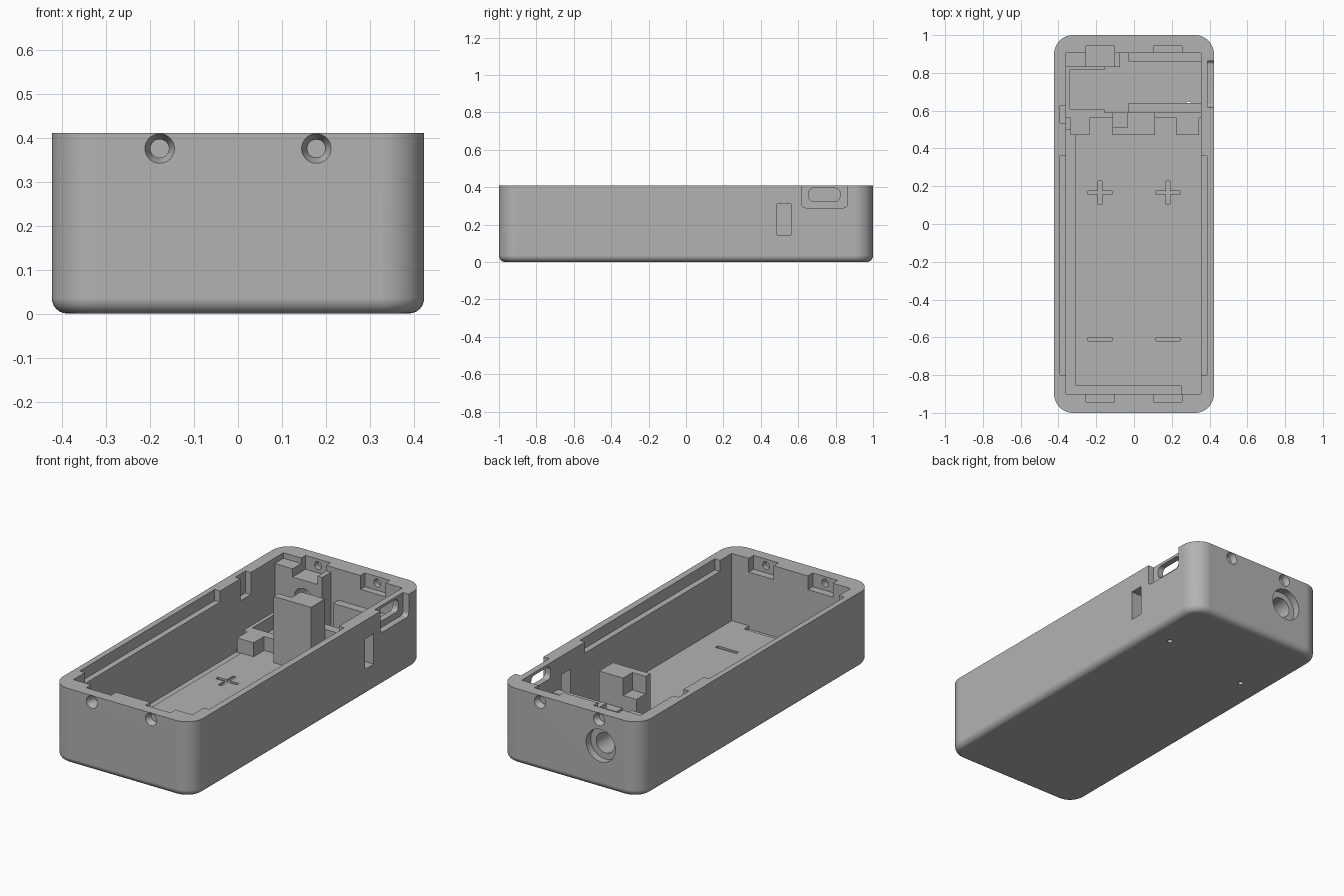
import bpy, bmesh, math
from mathutils import Matrix, Vector

cube = bpy.data.objects.get("Cube")
if cube:
    bpy.data.objects.remove(cube, do_unlink=True)

grey = bpy.data.materials.new("matte_grey")
grey.use_nodes = True
COLOUR = (0.45, 0.45, 0.45, 1)
grey.diffuse_color = COLOUR
grey.node_tree.nodes["Principled BSDF"].inputs["Base Color"].default_value = COLOUR

TOP, FLOOR = 0.41, 0.044
LEFT, RIGHT, FRONT, BACK = -0.36, 0.355, -0.9, 0.905   # cavity walls
OVER = TOP + 0.1


def finish(bm, name):
    bmesh.ops.recalc_face_normals(bm, faces=bm.faces)
    mesh = bpy.data.meshes.new(name)
    bm.to_mesh(mesh)
    bm.free()
    mesh.materials.append(grey)
    ob = bpy.data.objects.new(name, mesh)
    bpy.context.collection.objects.link(ob)
    return ob


def box_mesh(x, y, z):
    bm = bmesh.new()
    bmesh.ops.create_cube(bm, size=1)
    for v in bm.verts:
        v.co = Vector([r[0] if c < 0 else r[1] for c, r in zip(v.co, (x, y, z))])
    return bm


def round_edges(bm, axis, radius, segments):
    # Bevel only the edges running along one axis
    edges = [e for e in bm.edges
             if abs((e.verts[0].co - e.verts[1].co).normalized()[axis]) > 0.99]
    bmesh.ops.bevel(bm, geom=edges, offset=radius, segments=segments,
                    profile=0.5, affect='EDGES')


def box(name, x, y, z, radius=0, axis=0):
    bm = box_mesh(x, y, z)
    if radius:
        round_edges(bm, axis, radius, 5)
    return finish(bm, name)


def rod(name, start, end, r1, r2=None):
    # Cylinder or cone between two points
    a, b = Vector(start), Vector(end)
    bm = bmesh.new()
    turn = (b - a).to_track_quat('Z', 'Y').to_matrix().to_4x4()
    bmesh.ops.create_cone(bm, cap_ends=True, segments=32, radius1=r1,
                          radius2=r1 if r2 is None else r2, depth=(b - a).length,
                          matrix=Matrix.Translation((a + b) / 2) @ turn)
    return finish(bm, name)


def cut(target, cutters):
    for c in cutters:
        c.hide_render = True
        m = target.modifiers.new(c.name, 'BOOLEAN')
        m.operation, m.solver, m.object = 'DIFFERENCE', 'EXACT', c
    graph = bpy.context.evaluated_depsgraph_get()
    mesh = bpy.data.meshes.new_from_object(target.evaluated_get(graph))
    target.modifiers.clear()
    target.data = mesh
    for c in cutters:
        bpy.data.objects.remove(c, do_unlink=True)


# Outer shell with rounded corners and a filleted base
bm = box_mesh((-0.423, 0.423), (-1, 1), (0, TOP))
round_edges(bm, 2, 0.1, 12)
base = [e for e in bm.edges if all(v.co.z < 0.001 for v in e.verts)]
bmesh.ops.bevel(bm, geom=base, offset=0.035, segments=6, profile=0.5, affect='EDGES')
shell = finish(bm, "case_shell")

cuts = [box("cavity", (LEFT, RIGHT), (FRONT, BACK), (FLOOR, OVER))]

# Wire channel along the left wall and front wall
LOW = FLOOR - 0.018
cuts += [box("channel_side", (LEFT, -0.31), (FRONT, 0.5), (LOW, 0.1)),
         box("channel_front", (-0.33, 0.25), (FRONT, -0.855), (LOW, 0.1))]

# Lid grooves in the long walls and the pocket in the left wall
cuts += [box("groove_left", (-0.392, -0.3), (-0.8, 0.36), (0.35, OVER)),
         box("groove_right", (0.3, 0.387), (-0.8, 0.36), (0.35, OVER)),
         box("pocket_left", (-0.392, -0.3), (0.535, 0.625), (0.29, OVER))]

# Lid tab notches with countersunk screw holes at both ends
for sx in (-1, 1):
    x = sx * 0.178
    for sy in (-1, 1):
        y = sorted((sy * 0.85, sy * 0.942))
        cuts += [box("tab_notch", (x - 0.075, x + 0.075), y, (0.335, OVER)),
                 rod("screw_hole", (x, sy * 0.9, 0.375), (x, sy * 1.05, 0.375), 0.021),
                 rod("countersink", (x, sy * 1.001, 0.375), (x, sy * 0.97, 0.375),
                     0.034, 0.021)]

# Polarity marks sunk in the floor
for x in (-0.18, 0.18):
    z = (FLOOR - 0.01, FLOOR + 0.05)
    cuts += [box("plus_bar", (x - 0.063, x + 0.063), (0.155, 0.175), z),
             box("plus_stem", (x - 0.01, x + 0.01), (0.102, 0.228), z),
             box("minus_bar", (x - 0.063, x + 0.063), (-0.62, -0.6), z)]

# Port recess and opening, and the switch slot, in the right wall
cuts += [box("port_recess", (0.388, 0.5), (0.62, 0.863), (0.29, OVER), 0.02),
         box("port_opening", (0.3, 0.5), (0.657, 0.823), (0.325, 0.395), 0.025),
         box("switch_slot", (0.3, 0.5), (0.486, 0.562), (0.145, 0.31))]

# Round socket in the back wall and pinholes in the base
JX, JZ = -0.187, 0.235
cuts += [rod("socket_bore", (JX, 0.87, JZ), (JX, 1.1, JZ), 0.055),
         rod("socket_face", (JX, 0.96, JZ), (JX, 1.1, JZ), 0.088),
         rod("pinhole_right", (0.29, 0.634, -0.05), (0.29, 0.634, 0.1), 0.014),
         rod("pinhole_left", (-0.27, 0.536, -0.05), (-0.27, 0.536, 0.1), 0.014)]
cut(shell, cuts)

# Socket mounting block
E = 0.004   # overlap that seats parts in the shell
mount = box("socket_mount", (LEFT - E, -0.075), (0.83, BACK + E), (FLOOR - E, 0.38))
cut(mount, [rod("mount_bore", (JX, 0.7, JZ), (JX, 1.1, JZ), 0.055),
            box("mount_notch", (JX - 0.066, JX + 0.084), (0.8, 1), (0.335, OVER))])

# Centre post with a stepped rear corner
box("post_main", (-0.035, 0.11), (0.47, 0.59), (FLOOR - E, 0.405))
box("post_wing", (-0.115, -0.035), (0.47, 0.51), (FLOOR - E, 0.405))
box("post_step", (-0.115, -0.035), (0.51, 0.59), (FLOOR - E, 0.31))

# Contact rail across the case with a finger on each side
RAIL = (FLOOR - E, 0.12)
box("rail_left", (LEFT - E, -0.115), (0.56, 0.59), RAIL)
box("rail_right", (0.11, RIGHT + E), (0.56, 0.59), RAIL)
box("finger_left", (-0.335, -0.235), (0.47, 0.56), RAIL)
box("finger_right", (0.225, 0.345), (0.47, 0.56), RAIL)

# Cradle around the socket
box("cradle_side", (LEFT - E, -0.34), (0.59, 0.83), RAIL)
box("cradle_front", (-0.34, -0.155), (0.59, 0.61), RAIL)
box("cradle_back", (-0.34, -0.155), (0.815, 0.83), RAIL)

# Circuit board shelves
box("shelf_front", (-0.03, RIGHT + E), (0.59, 0.64), (FLOOR - E, 0.24))
box("shelf_back", (-0.03, RIGHT + E), (0.86, BACK + E), (FLOOR - E, 0.24))

# Smooth the rounded surfaces, keep hard edges
for ob in (shell, mount):
    bpy.ops.object.select_all(action='DESELECT')
    ob.select_set(True)
    bpy.context.view_layer.objects.active = ob
    bpy.ops.object.shade_smooth_by_angle(angle=math.radians(30))
    normals = ob.modifiers.new("weighted_normals", 'WEIGHTED_NORMAL')
    normals.keep_sharp = True
